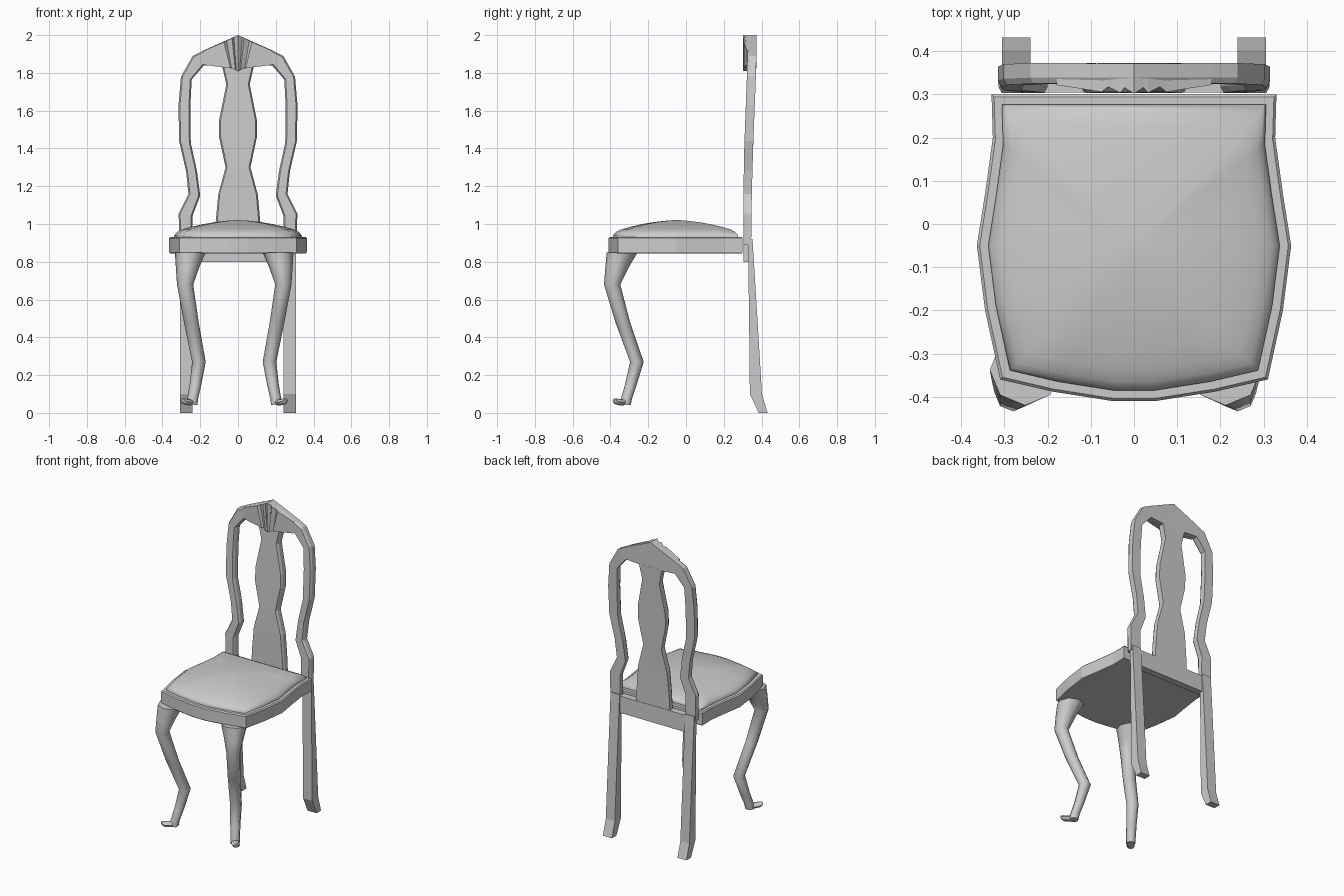
import bpy, bmesh, math
from mathutils import Vector

if "Cube" in bpy.data.objects:
    bpy.data.objects.remove(bpy.data.objects["Cube"])


def loft(name, rings, smooth=None):
    """Skin equal-sized vertex rings and cap both ends."""
    bm = bmesh.new()
    vs = [[bm.verts.new(p) for p in r] for r in rings]
    n = len(rings[0])
    for a, b in zip(vs, vs[1:]):
        for i in range(n):
            j = (i + 1) % n
            bm.faces.new((a[i], a[j], b[j], b[i]))
    bm.faces.new(vs[0])
    bm.faces.new(vs[-1])
    bmesh.ops.recalc_face_normals(bm, faces=bm.faces)
    me = bpy.data.meshes.new(name)
    bm.to_mesh(me)
    bm.free()
    ob = bpy.data.objects.new(name, me)
    bpy.context.collection.objects.link(ob)
    if smooth:
        bpy.ops.object.select_all(action='DESELECT')
        ob.select_set(True)
        bpy.context.view_layer.objects.active = ob
        bpy.ops.object.shade_smooth_by_angle(angle=math.radians(smooth))
    return ob


def interp(table, z):
    for (z0, y0), (z1, y1) in zip(table, table[1:]):
        if z <= z1:
            return y0 + (y1 - y0) * max(0, (z - z0) / (z1 - z0))
    return table[-1][1]


FRONT = [(0.88, .305), (1.1, .303), (1.4, .308), (1.85, .325), (2, .325)]
BACK = [(0.88, .345), (1.1, .347), (1.4, .355), (1.85, .373), (2, .372)]


def back_part(name, pairs, inset=.008):
    """Board following the back's lean, with a moulded front edge."""
    rings = []
    for a, b in pairs:
        a, b = Vector(a), Vector(b)
        d = (b - a).normalized() * inset
        at = lambda p, t, o: (p.x, interp(t, p.y) + o, p.y)
        rings.append([at(a + d, FRONT, 0), at(a, FRONT, .014), at(a, BACK, 0),
                      at(b, BACK, 0), at(b, FRONT, .014), at(b - d, FRONT, 0)])
    return loft(name, rings)


def flip(pairs):
    return [((-a[0], a[1]), (-b[0], b[1])) for a, b in reversed(pairs)]


# back frame: posts and crest as one arch (outer point, inner point)
half = [((-.312, .89), (-.24, .89)), ((-.314, 1.055), (-.24, 1.045)),
        ((-.262, 1.16), (-.2, 1.15)), ((-.275, 1.28), (-.217, 1.28)),
        ((-.312, 1.44), (-.25, 1.43)), ((-.315, 1.63), (-.252, 1.63)),
        ((-.302, 1.78), (-.245, 1.765)), ((-.24, 1.89), (-.18, 1.84)),
        ((-.18, 1.92), (-.1, 1.835))]
back_part("back_frame", half + [((0, 2), (0, 1.82))] + flip(half))

# vase-shaped splat
splat = [(.88, .125), (1.01, .118), (1.155, .105), (1.3, .066), (1.46, .1),
         (1.55, .1), (1.74, .062), (1.84, .085)]
back_part("splat", [((-w, z), (w, z)) for z, w in splat])

# carved fan on the crest (top x, top z, bottom x, bottom z, front y)
fan = [(-.18, 1.918, -.18, 1.842, .322), (-.075, 1.963, -.04, 1.825, .306),
       (-.06, 1.97, -.034, 1.823, .318), (-.032, 1.985, -.014, 1.815, .304),
       (-.022, 1.989, -.009, 1.813, .316)]
fan = fan + [(0, 2, 0, 1.81, .302)] + [(-a, b, -c, d, y) for a, b, c, d, y in fan[::-1]]
loft("crest_fan", [[(a, y, b), (a, .34, b), (c, .34, d), (c, y, d)] for a, b, c, d, y in fan])

# rear rail
loft("rear_rail", [[(x, .305, .80), (x, .35, .80), (x, .348, .91), (x, .305, .91)]
                   for x in (-.26, .26)])

# back legs
for side, s in (("left", -1), ("right", 1)):
    leg = [(0, .385, .432), (.1, .338, .402), (.5, .334, .378), (.92, .328, .352)]
    loft("back_leg_" + side, [[(s * .24, f, z), (s * .306, f, z), (s * .306, b, z),
                               (s * .24, b, z)] for z, f, b in leg])

# seat frame outline, right half from back to front
outline = [(.33, .30), (.327, .2), (.345, .07), (.364, -.05), (.345, -.2),
           (.31, -.36), (.19, -.388), (.05, -.41)]
outline += [(-x, y) for x, y in outline[::-1]]


def seat_ring(d, z, s=1.0):
    """Outline pulled in by distance d, then scaled by s about the centre."""
    return [(s * x * (1 - d / .33), -.05 + s * (y + .05) * (1 - d / .355), z)
            for x, y in outline]


loft("seat_frame", [seat_ring(.004, .845), seat_ring(0, .852), seat_ring(0, .925),
                    seat_ring(.006, .932), seat_ring(.018, .932)])

# padded cushion
dome = [(1, .92), (1, .938), (.98, .95), (.94, .961), (.86, .973), (.72, .986),
        (.55, .999), (.36, 1.01), (.18, 1.017), (.03, 1.021)]
loft("seat_cushion", [seat_ring(.024, z, s) for s, z in dome], 60)

# cabriole front legs: centre x, centre y, z, radius
path = [(-.252, -.338, .85, .082), (-.267, -.365, .77, .062), (-.28, -.391, .68, .043),
        (-.247, -.335, .48, .039), (-.207, -.26, .27, .036), (-.225, -.292, .15, .031),
        (-.24, -.315, .075, .029), (-.243, -.32, .042, .028)]
toe = [(-.235, -.308, .056, .02), (-.262, -.345, .056, .024),
       (-.285, -.37, .06, .023), (-.294, -.379, .066, .014)]
for side, s, shift in (("left", 1, 0), ("right", -1, -.04)):
    rings, toes = [], []
    for x, y, z, r in path:
        rings.append([(s * x + shift + r * math.cos(k * math.pi / 4),
                       y + r * math.sin(k * math.pi / 4), z) for k in range(8)])
    # toe rings stand upright, facing along the outward diagonal
    for x, y, z, r in toe:
        ring = []
        for k in range(8):
            u, v = math.cos(k * math.pi / 4), math.sin(k * math.pi / 4)
            ring.append((s * (x + r * u * .75) + shift, y - r * u * .66, z + r * v * .7))
        toes.append(ring)
    loft("front_leg_" + side, rings, 50)
    loft("front_toe_" + side, toes, 50)
